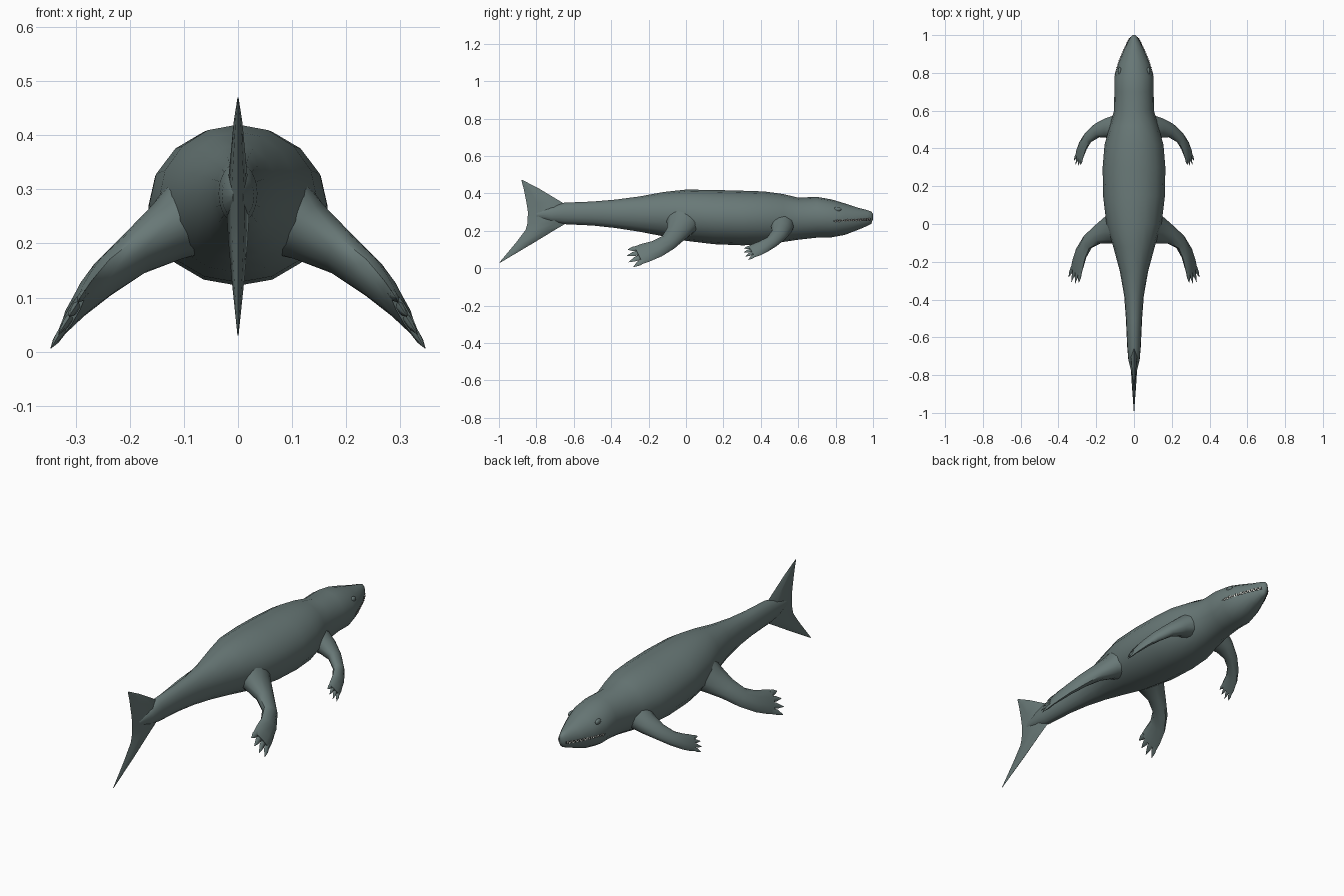
import bpy, bmesh, math
from mathutils import Vector

if "Cube" in bpy.data.objects:
    bpy.data.objects.remove(bpy.data.objects["Cube"])


def material(name, rgb):
    m = bpy.data.materials.new(name)
    m.diffuse_color = (*rgb, 1)
    m.use_nodes = True
    m.node_tree.nodes["Principled BSDF"].inputs["Base Color"].default_value = m.diffuse_color
    return m


HIDE = material("grey green hide", (0.14, 0.19, 0.185))
DARK = material("dark mouth", (0.02, 0.025, 0.025))
IVORY = material("ivory teeth", (0.75, 0.74, 0.68))


def finish(name, bm, mat, mirror=False, angle=50):
    bmesh.ops.recalc_face_normals(bm, faces=bm.faces)
    me = bpy.data.meshes.new(name)
    bm.to_mesh(me)
    bm.free()
    me.materials.append(mat)
    ob = bpy.data.objects.new(name, me)
    bpy.context.collection.objects.link(ob)
    if mirror:
        ob.modifiers.new("mirror", 'MIRROR').use_mirror_merge = False
    bpy.ops.object.select_all(action='DESELECT')
    ob.select_set(True)
    bpy.context.view_layer.objects.active = ob
    bpy.ops.object.shade_smooth_by_angle(angle=math.radians(angle))
    return ob


def loft(bm, rings):
    """Skin equal rings of points and cap both ends."""
    loops = [[bm.verts.new(p) for p in r] for r in rings]
    n = len(loops[0])
    for a, b in zip(loops, loops[1:]):
        for i in range(n):
            j = (i + 1) % n
            bm.faces.new((a[i], a[j], b[j], b[i]))
    bm.faces.new(loops[0])
    bm.faces.new(loops[-1])


# Body, from tail root to snout: y, half width, top, bottom
BODY = [(-0.80, 0.010, 0.30, 0.27), (-0.72, 0.030, 0.33, 0.245),
        (-0.65, 0.036, 0.35, 0.235), (-0.50, 0.043, 0.356, 0.228),
        (-0.38, 0.052, 0.366, 0.215), (-0.25, 0.075, 0.383, 0.195),
        (-0.12, 0.110, 0.407, 0.170), (0.0, 0.146, 0.42, 0.146),
        (0.15, 0.164, 0.418, 0.128), (0.30, 0.166, 0.414, 0.122),
        (0.42, 0.156, 0.41, 0.125), (0.52, 0.128, 0.396, 0.140),
        (0.60, 0.106, 0.377, 0.152), (0.70, 0.104, 0.381, 0.163),
        (0.78, 0.104, 0.367, 0.165), (0.85, 0.083, 0.346, 0.178),
        (0.92, 0.055, 0.323, 0.205), (0.97, 0.030, 0.31, 0.226),
        (0.99, 0.018, 0.303, 0.236), (1.0, 0.007, 0.29, 0.262)]


def section(y):
    for a, b in zip(BODY, BODY[1:]):
        if a[0] <= y <= b[0]:
            t = (y - a[0]) / (b[0] - a[0])
            return [p + (q - p) * t for p, q in zip(a, b)]
    return BODY[-1]


def skin(y, z, lift=0.0):
    """Point on the right flank of the body at a given y and z."""
    _, w, top, bot = section(y)
    s = max(-1, min(1, (z - (top + bot) / 2) / ((top - bot) / 2)))
    return Vector((w * math.sqrt(1 - s * s) + lift, y, z))


bm = bmesh.new()
SIDES = 16
loft(bm, [[(w * math.cos(a), y, (t + b) / 2 + (t - b) / 2 * math.sin(a))
           for a in (math.tau * i / SIDES for i in range(SIDES))]
          for y, w, t, b in BODY])
finish("body", bm, HIDE)

# Tail fin, stacked from upper to lower tip: z, front y, back y, half thickness
FIN = [(0.47, -0.872, -0.88, 0.001), (0.425, -0.785, -0.868, 0.008),
       (0.35, -0.66, -0.853, 0.015), (0.30, -0.62, -0.845, 0.020),
       (0.24, -0.64, -0.848, 0.020), (0.205, -0.70, -0.857, 0.018),
       (0.135, -0.815, -0.91, 0.012), (0.03, -0.992, -0.998, 0.001)]
bm = bmesh.new()
loft(bm, [[(0, f, z), (h, f + (b - f) * 0.3, z), (h * 0.6, f + (b - f) * 0.7, z),
           (0, b, z), (-h * 0.6, f + (b - f) * 0.7, z), (-h, f + (b - f) * 0.3, z)]
          for z, f, b, h in FIN])
finish("tail_fin", bm, HIDE)


def oval(c, along, wide, hw, ht, n=10):
    w = (wide - along * wide.dot(along)).normalized()
    d = along.cross(w)
    return [c + w * hw * math.cos(math.tau * i / n) + d * ht * math.sin(math.tau * i / n)
            for i in range(n)]


def limb(name, path, toe_len):
    """Flattened arm that twists into a toed paddle. Path: centre, half width, half thickness."""
    bm = bmesh.new()
    pts = [Vector(p[:3]) for p in path]
    last = len(pts) - 1
    rings = []
    for i, p in enumerate(path):
        along = (pts[min(i + 1, last)] - pts[max(i - 1, 0)]).normalized()
        wide = Vector((0, 1, 0)).lerp(Vector((0.5, 0.1, -0.85)), min(1, i / 3))
        rings.append(oval(pts[i], along, wide, p[3], p[4]))
    loft(bm, rings)
    # Pointed toes fanned along the paddle edge
    w = (wide - along * wide.dot(along)).normalized()
    hw = path[-1][3]
    for k, reach in zip((-0.75, -0.25, 0.25, 0.75), (0.6, 0.9, 1.0, 0.85)):
        base = pts[-1] + w * hw * k
        out = (along + w * k * 0.35).normalized()
        loft(bm, [oval(base + out * toe_len * reach * t, out, wide, hw * f, path[-1][4] * g, 6)
                  for t, f, g in ((-0.35, 0.26, 0.9), (0.35, 0.24, 0.7), (1, 0.02, 0.05))])
    finish(name, bm, HIDE, mirror=True)


limb("hind_flipper", [(0.07, -0.01, 0.26, 0.105, 0.085), (0.13, -0.03, 0.222, 0.078, 0.056),
                      (0.19, -0.055, 0.182, 0.056, 0.038), (0.245, -0.095, 0.138, 0.047, 0.030),
                      (0.280, -0.155, 0.104, 0.052, 0.022), (0.298, -0.215, 0.083, 0.058, 0.016),
                      (0.308, -0.255, 0.069, 0.058, 0.010)], 0.065)
limb("front_flipper", [(0.08, 0.51, 0.235, 0.072, 0.065), (0.14, 0.51, 0.208, 0.056, 0.045),
                       (0.195, 0.495, 0.177, 0.042, 0.030), (0.243, 0.458, 0.141, 0.035, 0.024),
                       (0.270, 0.415, 0.116, 0.038, 0.018), (0.285, 0.375, 0.098, 0.040, 0.013),
                       (0.292, 0.350, 0.088, 0.038, 0.008)], 0.045)

# Mouth: thin dark plate following the jaw
bm = bmesh.new()
MOUTH = [0.785 + 0.0205 * i for i in range(11)]


def lip(y):
    return 0.252 + 0.045 * (y - 0.785)


def gape(y):
    return 0.002 + 0.028 * (y - 0.785)


prev = None
for y in MOUTH:
    z, g = lip(y), gape(y)
    row = [bm.verts.new(skin(y, z + s * g, 0.002)) for s in (1, -1)]
    if prev:
        bm.faces.new((prev[0], prev[1], row[1], row[0]))
    prev = row
finish("mouth_line", bm, DARK, mirror=True)

# Teeth: small alternating spikes along the mouth
bm = bmesh.new()
for i in range(20):
    y = 0.80 + 0.0095 * i
    z, s = lip(y), (1 if i % 2 else -1)
    r = 0.0045
    root = [bm.verts.new(skin(y + d, z + s * 0.006, l))
            for d, l in ((-r, 0.002), (r, 0.002), (0, 0.006))]
    tip = bm.verts.new(skin(y, z - s * 0.006, 0.004))
    bm.faces.new(root)
    for k in range(3):
        bm.faces.new((root[k], root[(k + 1) % 3], tip))
finish("teeth", bm, IVORY, mirror=True, angle=20)

# Eyes: low lidded bumps
bm = bmesh.new()
bmesh.ops.create_uvsphere(bm, u_segments=12, v_segments=8, radius=0.016)
for v in bm.verts:
    v.co = Vector((v.co.x * 0.6, v.co.y * 1.3, v.co.z * 0.8)) + skin(0.81, 0.315, -0.004)
finish("eye", bm, HIDE, mirror=True)
